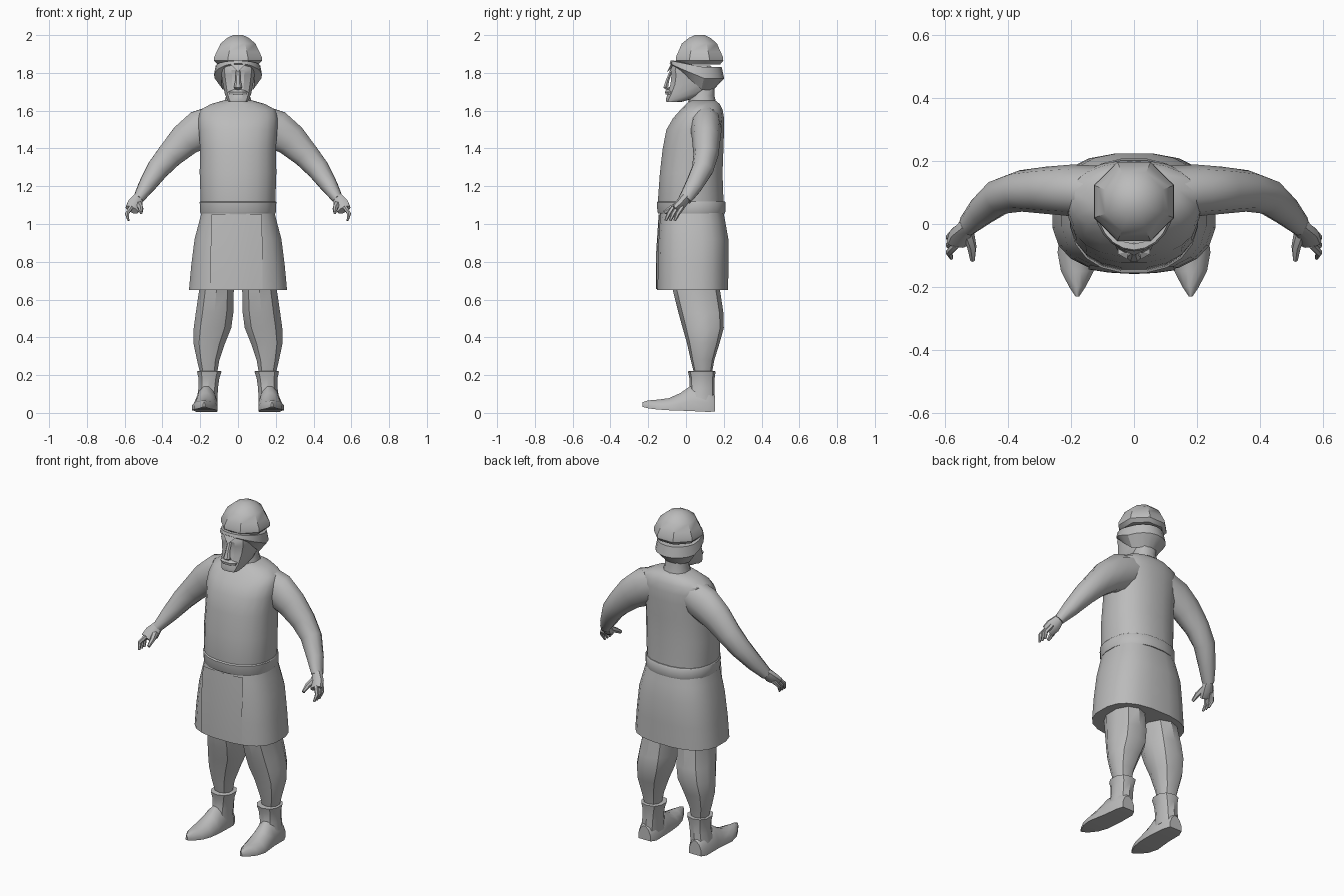
import bpy, bmesh, math
from mathutils import Vector as V

grey = bpy.data.materials.new("stone grey")
grey.diffuse_color = (0.5, 0.5, 0.5, 1)


def finish(name, bm, angle=40):
    bmesh.ops.recalc_face_normals(bm, faces=bm.faces)
    me = bpy.data.meshes.new(name)
    bm.to_mesh(me)
    bm.free()
    ob = bpy.data.objects.new(name, me)
    bpy.context.collection.objects.link(ob)
    me.materials.append(grey)
    bpy.ops.object.select_all(action='DESELECT')
    ob.select_set(True)
    bpy.context.view_layer.objects.active = ob
    bpy.ops.object.shade_smooth_by_angle(angle=math.radians(angle))
    return ob


def loft(name, rings, angle=40, cap=True):
    """Skin a list of equally long point rings."""
    bm = bmesh.new()
    rows = [[bm.verts.new(p) for p in r] for r in rings]
    n = len(rows[0])
    for a, b in zip(rows, rows[1:]):
        for i in range(n):
            j = (i + 1) % n
            bm.faces.new((a[i], a[j], b[j], b[i]))
    if cap:
        bm.faces.new(rows[0])
        bm.faces.new(rows[-1])
    return finish(name, bm, angle)


def oval(n, power):
    for i in range(n):
        t = 2 * math.pi * (i + 0.5) / n
        c, s = math.cos(t), math.sin(t)
        yield (math.copysign(abs(c) ** (2 / power), c),
               math.copysign(abs(s) ** (2 / power), s))


def stack(name, levels, n=16, power=2.3, angle=40, cx=0):
    """Level oval sections: z, half width, front y, back y, optional x shift."""
    rings = []
    for z, w, f, b, *dx in levels:
        x0 = cx + (dx[0] if dx else 0)
        rings.append([V((x0 + w * c, (f + b) / 2 + (b - f) / 2 * s, z))
                      for c, s in oval(n, power)])
    return loft(name, rings, angle)


def tube(name, path, n=10, power=2, angle=45, side=1, wide=V((0, 1, 0))):
    """Oval sections along a path: point, radius across, radius along 'wide'."""
    pts = [V(p[0]) for p in path]
    rings = []
    for k, (p, ra, rb) in enumerate(path):
        t = (pts[min(k + 1, len(pts) - 1)] - pts[max(k - 1, 0)]).normalized()
        v = (wide - t * wide.dot(t)).normalized()
        u = t.cross(v)
        ring = [pts[k] + u * ra * c + v * rb * s for c, s in oval(n, power)]
        rings.append([V((q.x * side, q.y, q.z)) for q in ring])
    return loft(name, rings, angle)


# Tunic upper body
stack("tunic_top", [
    (1.05, .195, -.14, .20), (1.13, .20, -.15, .20), (1.27, .205, -.14, .195),
    (1.40, .203, -.125, .20), (1.50, .21, -.105, .203), (1.56, .212, -.07, .203),
    (1.605, .20, -.03, .195), (1.635, .145, .0, .18), (1.655, .075, .02, .155)], n=20)
# Flared skirt of the tunic
stack("skirt", [(.65, .262, -.155, .225), (.78, .25, -.155, .226),
                (.92, .232, -.15, .226), (1.01, .208, -.143, .21),
                (1.06, .195, -.138, .20)], n=20, power=2.6)
# Belt
stack("belt", [(1.055, .2, -.148, .207), (1.065, .203, -.153, .21),
               (1.115, .205, -.157, .21), (1.12, .201, -.15, .206)], n=20)

# Apron panel, a thin sheet following the skirt front
bm = bmesh.new()
cols = []
for x in (-.145, -.08, .0, .07, .13):
    cols.append([bm.verts.new((x * k, y + 1.0 * x * x * .7 - .004, z))
                 for z, y, k in ((.655, -.155, 1), (.85, -.154, 1), (1.05, -.141, .97))])
for a, b in zip(cols, cols[1:]):
    for i in range(2):
        bm.faces.new((a[i], b[i], b[i + 1], a[i + 1]))
finish("apron_panel", bm)

# Neck
stack("neck", [(1.62, .085, .005, .165), (1.68, .065, .02, .15), (1.76, .065, .02, .15)], n=10)
# Head with a squared bearded jaw
stack("head", [(1.645, .05, -.105, -.03), (1.66, .06, -.108, .03),
               (1.69, .072, -.10, .10), (1.74, .082, -.085, .15),
               (1.79, .09, -.08, .165), (1.815, .093, -.085, .16),
               (1.84, .088, -.075, .13)], n=12, power=2.7, angle=30)
# Nose
tube("nose", [((0, -.075, 1.82), .008, .012), ((0, -.098, 1.76), .01, .014),
              ((0, -.107, 1.725), .015, .022), ((0, -.085, 1.71), .012, .015)],
     n=6, wide=V((1, 0, 0)), angle=25)
# Moustache ledge
stack("moustache", [(1.685, .05, -.11, -.05), (1.70, .055, -.113, -.05),
                    (1.712, .025, -.105, -.05)], n=8, angle=20)

# Hair roll: thick at the nape, sweeping upward over the brow
rings = []
for i in range(20):
    t = 2 * math.pi * i / 20
    c, s = math.sin(t), -math.cos(t)          # starts at the forehead
    back = (s + 1) / 2
    mid = V((.105 * c, .05 + (.125 if s < 0 else .12) * s, 0))
    z_low = 1.835 - .125 * min(1, back * 1.5)
    z_high = 1.865 - .035 * min(1, back * 1.5)
    out = V((c, s, 0)).normalized()
    th = .012 + .02 * back
    zm = (z_low + z_high) / 2
    rings.append([mid - out * th + V((0, 0, z_high)), mid + out * th * .6 + V((0, 0, z_high)),
                  mid + out * th + V((0, 0, zm)), mid - out * th * .8 + V((0, 0, z_low))])
loft("hair_roll", rings + [rings[0]], 30, cap=False)

# Brow peak, a small wedge over the nose
bm = bmesh.new()
p = [bm.verts.new(q) for q in ((-.05, -.075, 1.855), (.05, -.075, 1.855),
                               (0, -.10, 1.805), (0, -.06, 1.84))]
for f in ((0, 1, 2), (0, 2, 3), (1, 3, 2), (0, 3, 1)):
    bm.faces.new([p[i] for i in f])
finish("brow_peak", bm, 20)

# Rounded cap with a rolled band
stack("cap", [(1.845, .118, -.048, .19), (1.865, .138, -.065, .208),
              (1.885, .136, -.063, .206), (1.912, .122, -.05, .192),
              (1.955, .10, -.03, .172), (1.985, .062, .01, .135),
              (2.0, .028, .045, .10)], n=8, power=2, angle=35)

for side, label in ((1, "left"), (-1, "right")):
    # Arm from shoulder to wrist
    tube(label + "_arm", [
        ((.10, .10, 1.545), .095, .085), ((.20, .107, 1.50), .108, .082),
        ((.28, .107, 1.445), .092, .075), ((.36, .105, 1.365), .073, .066),
        ((.425, .088, 1.29), .062, .058), ((.485, .04, 1.20), .046, .048),
        ((.53, -.005, 1.13), .028, .036)], n=10, side=side)
    # Palm
    tube(label + "_palm", [
        ((.527, -.002, 1.14), .03, .028), ((.548, -.032, 1.10), .027, .043),
        ((.562, -.062, 1.075), .02, .038)], n=8, side=side, wide=V((1, -.3, .1)))
    # Thumb and fingers
    tube(label + "_thumb", [((.525, -.035, 1.105), .018, .018),
                            ((.515, -.075, 1.085), .015, .015),
                            ((.513, -.115, 1.06), .008, .01)], n=6, side=side)
    for k in range(3):
        y = -.018 - .024 * k
        tube(f"{label}_finger_{k + 1}", [((.565, y, 1.09), .013, .013),
                                         ((.588, y - .025, 1.055), .011, .012),
                                         ((.58, y - .042, 1.018), .006, .007)],
             n=6, side=side)
    # Bare leg: thigh, knee and calf
    leg = [(.20, .045, .045, .135, .155), (.28, .062, .025, .15, .158),
           (.37, .088, .005, .178, .152), (.45, .104, -.018, .2, .135),
           (.53, .104, -.04, .198, .124), (.65, .096, -.07, .18, .114),
           (.75, .096, -.08, .18, .112)]
    stack(label + "_leg", [(z, w, f, b, side * x) for z, w, f, b, x in leg],
          n=10, power=2.2, angle=35)
    # Boot shaft
    stack(label + "_boot_shaft", [
        (.05, .058, .0, .153, side * .165), (.13, .054, .02, .15, side * .158),
        (.185, .058, .018, .152, side * .154), (.22, .068, .01, .157, side * .152),
        (.222, .05, .03, .14, side * .152)], n=10, angle=35)
    # Boot foot: sections from heel to upturned pointed toe
    rings = []
    for y, w, lo, hi, x in ((.154, .04, .008, .09, .168), (.12, .055, .005, .13, .167),
                            (.02, .06, .01, .14, .168), (-.03, .063, .012, .105, .172),
                            (-.09, .065, .014, .078, .178), (-.15, .052, .018, .07, .18),
                            (-.20, .026, .024, .066, .18), (-.23, .006, .032, .056, .18)):
        prof = ((-1, 0), (1, 0), (1, .4), (.65, .8), (.2, 1), (-.2, 1), (-.65, .8), (-1, .4))
        rings.append([V((side * (x + w * a), y, lo + (hi - lo) * h)) for a, h in prof])
    loft(label + "_boot_foot", rings, 40)
